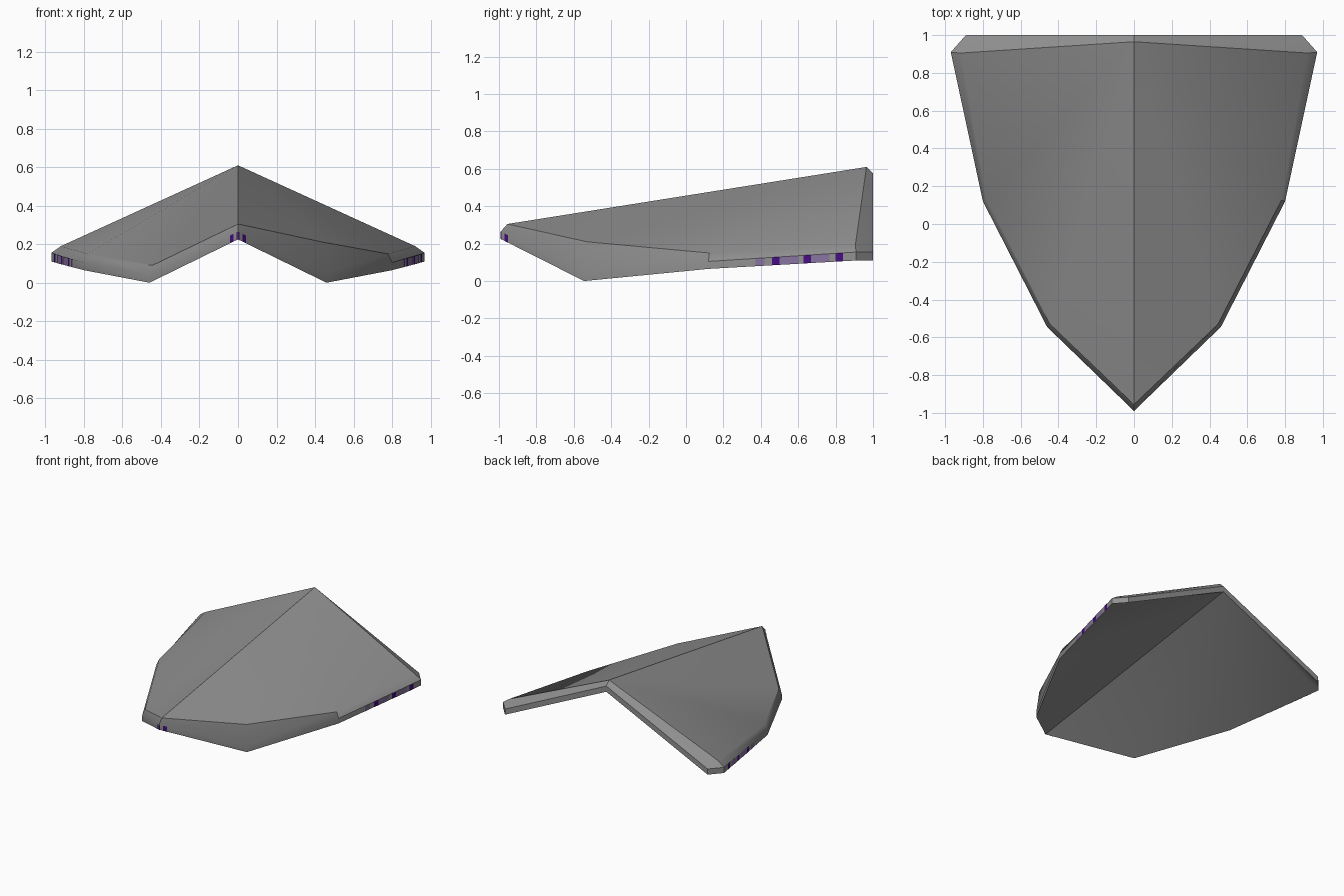
import bpy, bmesh, math
from mathutils import Vector

cube = bpy.data.objects.get("Cube")
if cube:
    bpy.data.objects.remove(cube)


def material(name, rgb):
    m = bpy.data.materials.new(name)
    m.use_nodes = True
    m.diffuse_color = (*rgb, 1)
    bsdf = next(n for n in m.node_tree.nodes if n.type == 'BSDF_PRINCIPLED')
    bsdf.inputs["Base Color"].default_value = (*rgb, 1)
    return m


grey = material("steel grey", (0.28, 0.28, 0.28))
purple = material("deep purple", (0.06, 0.004, 0.22))
lavender = material("dull lavender", (0.24, 0.17, 0.34))

# Half outline from front tip to back centre: x, y, rim top z, rim bottom z
OUTLINE = [(0, -0.99, 0.265, 0.225), (0.46, -0.545, 0.045, 0),
           (0.80, 0.12, 0.105, 0.065), (0.97, 0.91, 0.155, 0.11),
           (0.89, 1.0, 0.155, 0.11), (0, 1.0, 0.575, 0.53)]


def rim(side):
    top = [Vector((side * x, y, t)) for x, y, t, b in OUTLINE]
    bottom = [Vector((side * x, y, b)) for x, y, t, b in OUTLINE]
    return top, bottom


def finish(bm, name, mat):
    me = bpy.data.meshes.new(name)
    bm.to_mesh(me)
    bm.free()
    me.materials.append(mat)
    ob = bpy.data.objects.new(name, me)
    bpy.context.collection.objects.link(ob)
    return ob


# Folded plate: top faces, sloped chamfer, upright rim and underside
bm = bmesh.new()


def face(*points):
    bm.faces.new([bm.verts.new(p) for p in points])


for side in (-1, 1):
    top, bottom = rim(side)
    shoulder = 0.21 if side > 0 else 0.09   # the left front shoulder sits higher
    crease = [Vector((side * x, y, z)) for x, y, z in (
        (0, -0.955, 0.305), (0.445, -0.53, shoulder), (0.78, 0.125, 0.15),
        (0.92, 0.905, 0.19), (0, 0.965, 0.61))]
    for i in range(3):
        face(crease[i], crease[i + 1], crease[4])
        face(top[i], top[i + 1], crease[i + 1], crease[i])
    face(top[3], top[4], crease[3])
    face(top[4], top[5], crease[4], crease[3])
    for i in range(5):
        face(bottom[i], bottom[i + 1], top[i + 1], top[i])
    for i in range(4):
        face(bottom[i], bottom[i + 1], bottom[5])
bmesh.ops.remove_doubles(bm, verts=bm.verts[:], dist=0.0001)
bmesh.ops.recalc_face_normals(bm, faces=bm.faces[:])
plate = finish(bm, "folded_plate", grey)
bpy.ops.object.select_all(action='DESELECT')
plate.select_set(True)
bpy.context.view_layer.objects.active = plate
bpy.ops.object.shade_smooth_by_angle(angle=math.radians(30))


# Painted marks on the rim: segment and range along it
def rim_marks(name, mat, marks):
    bm = bmesh.new()
    for side in (-1, 1):
        top, bottom = rim(side)
        for seg, a, b in marks:
            along = top[seg + 1] - top[seg]
            out = Vector((along.y, -along.x, 0)).normalized() * side * 0.002
            quad = [bottom[seg].lerp(bottom[seg + 1], a), bottom[seg].lerp(bottom[seg + 1], b),
                    top[seg].lerp(top[seg + 1], b), top[seg].lerp(top[seg + 1], a)]
            if side < 0:
                quad.reverse()
            bm.faces.new([bm.verts.new(p + out) for p in quad])
    finish(bm, name, mat)


rim_marks("dark_rim_marks", purple,
          [(0, 0, 0.012), (0, 0.045, 0.09), (2, 0.43, 0.48), (2, 0.645, 0.695), (2, 0.86, 0.91)])
rim_marks("pale_rim_marks", lavender,
          [(2, 0.32, 0.38), (2, 0.48, 0.61), (2, 0.695, 0.82)])
